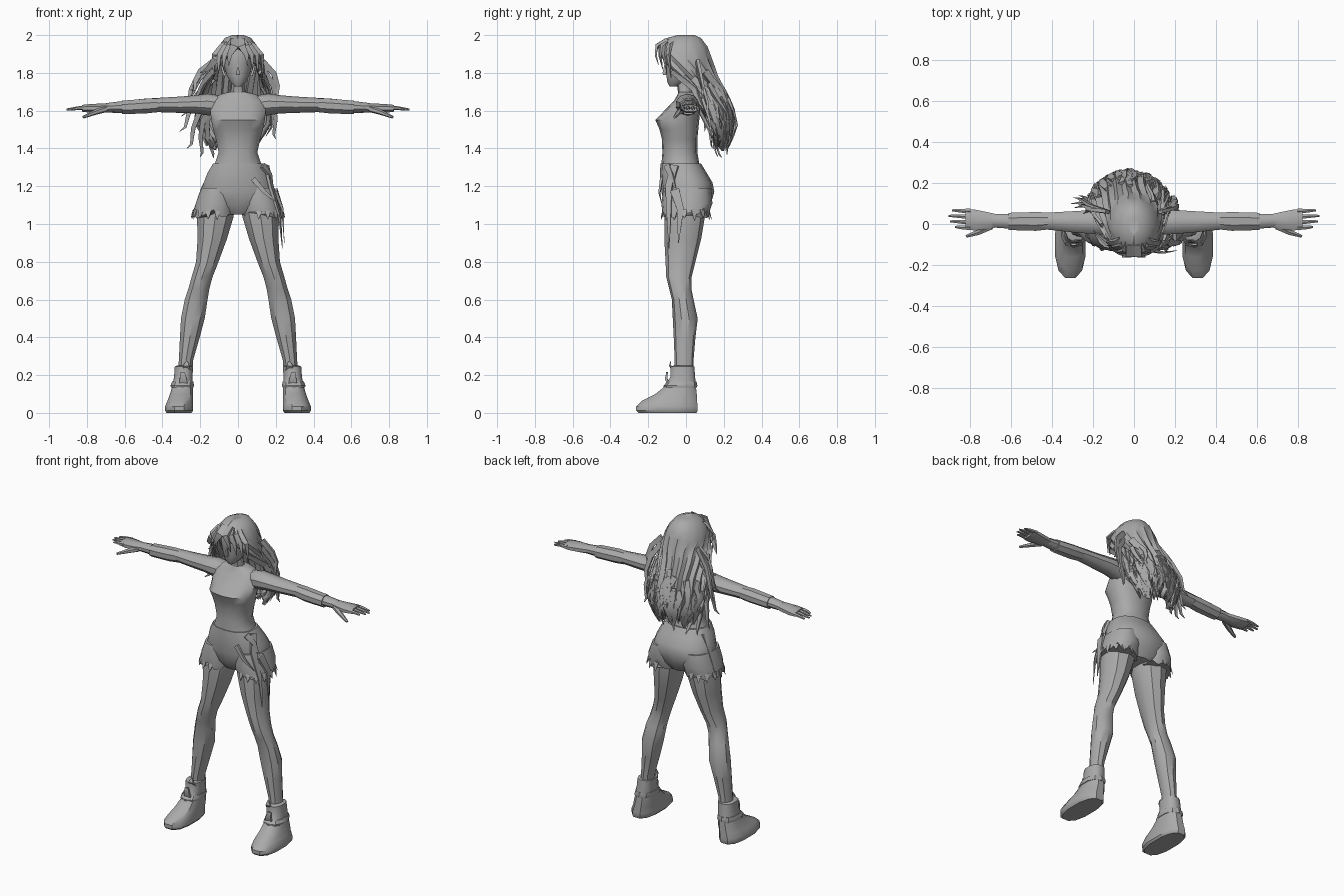
import bpy, bmesh, math, random
from mathutils import Vector as V

random.seed(7)
grey = bpy.data.materials.new("plain grey")
grey.diffuse_color = (0.4, 0.4, 0.4, 1)


def finish(name, bm, angle=35):
    bmesh.ops.recalc_face_normals(bm, faces=bm.faces)
    me = bpy.data.meshes.new(name)
    bm.to_mesh(me)
    bm.free()
    me.materials.append(grey)
    ob = bpy.data.objects.new(name, me)
    bpy.context.collection.objects.link(ob)
    bpy.ops.object.select_all(action='DESELECT')
    ob.select_set(True)
    bpy.context.view_layer.objects.active = ob
    bpy.ops.object.shade_smooth_by_angle(angle=math.radians(angle))
    return ob


def loft_into(bm, rings, n, p=1.0):
    """Skin rings given as (centre, half axis a, half axis b)."""
    def sup(v):
        return math.copysign(abs(v) ** p, v)
    loops = []
    for c, a, b in rings:
        loops.append([bm.verts.new(V(c) + V(a) * sup(math.cos(t)) + V(b) * sup(math.sin(t)))
                      for t in (2 * math.pi * (i + .5) / n for i in range(n))])
    for l0, l1 in zip(loops, loops[1:]):
        for i in range(n):
            j = (i + 1) % n
            bm.faces.new((l0[i], l0[j], l1[j], l1[i]))
    bm.faces.new(loops[0])
    bm.faces.new(loops[-1])


def z_rings(rows, s=1):
    """Rows of x0, x1, y0, y1, z."""
    return [((s * (a + b) / 2, (c + d) / 2, z), ((b - a) / 2, 0, 0), (0, (d - c) / 2, 0))
            for a, b, c, d, z in rows]


def x_rings(rows, s=1):
    """Rows of x, y0, y1, z0, z1."""
    return [((s * x, (a + b) / 2, (c + d) / 2), (0, (b - a) / 2, 0), (0, 0, (d - c) / 2))
            for x, a, b, c, d in rows]


def solid(name, rings, n=12, p=1.0):
    bm = bmesh.new()
    loft_into(bm, rings, n, p)
    return finish(name, bm)


def strand(bm, pts, w, t, facing, n=4, tip=.08):
    """Flat lock or strip along points, tapering to a tip."""
    pts = [V(q) for q in pts]
    rings = []
    for i, q in enumerate(pts):
        d = (pts[min(i + 1, len(pts) - 1)] - pts[max(i - 1, 0)]).normalized()
        side = d.cross(V(facing)).normalized()
        k = max(tip, 1 - (i / (len(pts) - 1)) ** 2)
        rings.append((q, side * w * k, side.cross(d) * t * k))
    loft_into(bm, rings, n)


# torso and neck
solid("torso", z_rings([
    (-.15, .15, -.13, .09, 1.27), (-.125, .125, -.13, .07, 1.32), (-.105, .105, -.125, .06, 1.38),
    (-.12, .12, -.128, .06, 1.45), (-.135, .135, -.14, .065, 1.50), (-.145, .145, -.162, .07, 1.55),
    (-.15, .15, -.115, .075, 1.60), (-.15, .15, -.065, .07, 1.65), (-.10, .10, -.045, .06, 1.685),
    (-.045, .045, -.04, .045, 1.70)]), 14, .85)
solid("neck", z_rings([(-.05, .05, -.04, .045, 1.67), (-.037, .037, -.045, .03, 1.72),
                       (-.037, .037, -.06, .03, 1.79)]), 10)

# head with nose and ears
solid("head", z_rings([
    (-.018, .018, -.088, -.045, 1.728), (-.042, .042, -.1, .0, 1.75), (-.063, .063, -.107, .05, 1.79),
    (-.077, .077, -.113, .09, 1.84), (-.082, .082, -.12, .1, 1.9), (-.068, .068, -.1, .08, 1.95),
    (-.03, .03, -.05, .04, 1.98)]), 12, .9)
bm = bmesh.new()
loft_into(bm, z_rings([(-.015, .015, -.127, -.09, 1.79), (-.011, .011, -.13, -.09, 1.80),
                       (-.005, .005, -.118, -.09, 1.845)]), 4)
for s in (-1, 1):
    strand(bm, [(s * .07, -.02, 1.785), (s * .08, -.02, 1.81), (s * .088, 0, 1.84)], .016, .01, (s, 0, 0), tip=.5)
finish("nose_and_ears", bm)

# shorts: hips, legs with torn hems
solid("shorts_hips", z_rings([
    (-.07, .07, -.08, .10, 1.05), (-.19, .19, -.115, .13, 1.10), (-.20, .20, -.13, .15, 1.17),
    (-.185, .185, -.135, .14, 1.22), (-.165, .165, -.138, .11, 1.27), (-.135, .135, -.135, .08, 1.32)]), 14, .85)
for s, tag in ((-1, "right"), (1, "left")):
    ob = solid("shorts_leg_" + tag, z_rings([
        (.02, .238, -.125, .12, 1.055), (.012, .225, -.13, .14, 1.11), (.03, .195, -.12, .13, 1.19)], s), 18, .9)
    for v in ob.data.vertices:
        if v.co.z < 1.06:
            v.co.z += random.uniform(-.025, .03)

# hanging rags around the shorts
bm = bmesh.new()
for s in (-1, 1):
    for i in range(9):
        t = math.radians(-100 + 24 * i)
        q = V((s * (.13 + .105 * math.cos(t)), .12 * math.sin(t), 1.075))
        out = V((s * math.cos(t), math.sin(t), 0))
        strand(bm, [q, q + out * .008 - V((0, 0, .025)), q + out * .015 - V((0, 0, random.uniform(.04, .06)))],
               .02, .005, out)
strand(bm, [(.15, -.06, 1.31), (.175, -.09, 1.2), (.22, -.09, 1.05), (.235, -.09, .87)], .03, .012, (1, -.4, 0))
strand(bm, [(.20, -.06, 1.18), (.235, -.03, 1.08), (.245, -.04, .9)], .035, .012, (1, 0, 0))
strand(bm, [(.08, -.13, 1.24), (.14, -.14, 1.17), (.21, -.13, 1.11)], .02, .01, (0, -1, 0))
strand(bm, [(.13, -.10, 1.31), (.17, -.08, 1.26), (.19, -.05, 1.17)], .025, .012, (1, -.5, 0))
strand(bm, [(-.14, .02, 1.29), (-.19, .03, 1.19), (-.24, .04, 1.06)], .025, .01, (-1, 0, .3))
finish("hanging_rags", bm)

for s, tag in ((-1, "right"), (1, "left")):
    # leg
    solid("leg_" + tag, z_rings([
        (.24, .32, -.06, .04, .22), (.235, .315, -.06, .04, .28), (.20, .31, -.065, .05, .40),
        (.173, .305, -.07, .062, .50), (.158, .285, -.075, .04, .60), (.148, .265, -.09, .028, .66),
        (.132, .248, -.105, .03, .72), (.10, .225, -.108, .05, .80), (.055, .218, -.115, .08, .92),
        (.018, .222, -.115, .10, 1.04), (.015, .21, -.11, .10, 1.12)], s), 10)
    # boot with cuff, tongue and strap
    solid("boot_" + tag, z_rings([
        (.245, .38, -.255, .06, 0), (.235, .388, -.268, .066, .012), (.235, .388, -.268, .066, .035),
        (.236, .375, -.235, .062, .065), (.236, .362, -.165, .06, .10), (.238, .35, -.115, .055, .14),
        (.24, .34, -.085, .05, .19), (.236, .336, -.085, .046, .245), (.25, .325, -.07, .035, .25)], s), 12, .8)
    solid("boot_strap_" + tag, z_rings([
        (.234, .357, -.118, .058, .135), (.23, .36, -.118, .06, .145), (.234, .352, -.1, .056, .165)], s), 10, .85)
    bm = bmesh.new()
    strand(bm, [(s * .29, -.085, .14), (s * .29, -.105, .18), (s * .295, -.1, .215)], .035, .012, (0, -1, 0), tip=.5)
    strand(bm, [(s * .27, -.06, .22), (s * .275, -.085, .25), (s * .27, -.08, .275)], .03, .01, (0, -1, 0), tip=.2)
    finish("boot_tongue_" + tag, bm)
    # arm, forearm sleeve and hand
    solid("arm_" + tag, x_rings([
        (.09, -.045, .06, 1.57, 1.68), (.16, -.055, .07, 1.575, 1.69), (.22, -.05, .07, 1.585, 1.682),
        (.30, -.043, .065, 1.588, 1.675), (.42, -.03, .058, 1.592, 1.668), (.50, -.03, .055, 1.588, 1.663),
        (.60, -.025, .05, 1.587, 1.652), (.70, -.018, .05, 1.59, 1.64)], s), 10)
    solid("sleeve_" + tag, x_rings([
        (.42, -.03, .06, 1.59, 1.668), (.48, -.037, .062, 1.583, 1.667), (.56, -.035, .06, 1.58, 1.66),
        (.615, -.032, .058, 1.578, 1.656)], s), 8)
    bm = bmesh.new()
    loft_into(bm, x_rings([(.67, -.018, .05, 1.592, 1.64), (.72, -.03, .062, 1.587, 1.64),
                           (.78, -.036, .075, 1.587, 1.637), (.825, -.03, .076, 1.593, 1.632)], s), 8)
    for y, end in ((-.018, .875), (.009, .9), (.036, .907), (.063, .89)):
        strand(bm, [(s * .80, y, 1.615), (s * .85, y + .002, 1.613), (s * end, y + .004, 1.606)],
               .014, .013, (0, 0, 1), 6, .4)
    strand(bm, [(s * .70, -.01, 1.61), (s * .76, -.04, 1.59), (s * .82, -.06, 1.565)], .02, .018, (0, 0, 1), 6, .4)
    finish("hand_" + tag, bm)

# hair shell: rows of z, centre x, radius x, centre y, radius y, half opening angle
ROWS = [(2.0, 0, .03, 0, .045, 180), (1.985, 0, .07, -.01, .09, 180), (1.94, 0, .105, -.015, .13, 180),
        (1.90, 0, .122, -.012, .14, 160), (1.84, 0, .135, 0, .147, 132), (1.78, -.01, .15, .01, .155, 108),
        (1.70, -.02, .18, .03, .175, 82), (1.61, -.025, .205, .045, .195, 75), (1.53, -.025, .205, .06, .195, 70),
        (1.46, -.025, .17, .085, .15, 65), (1.40, -.03, .13, .1, .11, 60)]


def hair_point(z, u, grow=1.0):
    for r0, r1 in zip(ROWS, ROWS[1:]):
        if r1[0] <= z <= r0[0]:
            k = (r0[0] - z) / (r0[0] - r1[0])
            break
    else:
        r0, r1, k = ROWS[-1], ROWS[-1], 0
    _, cx, rx, cy, ry, a = [p + (q - p) * k for p, q in zip(r0, r1)]
    t = math.radians(a) * u
    return V((cx + rx * grow * math.sin(t), cy + ry * grow * math.cos(t), z))


bm = bmesh.new()
COLS = 24
grid = []
for ri, r in enumerate(ROWS):
    line = []
    for c in range(COLS + 1):
        u = 2 * c / COLS - 1
        amp = min(ri, 6) * .011
        q = hair_point(r[0], u, 1 + (amp * (1 if c % 2 else -1) if 0 < c < COLS else 0))
        if ri == len(ROWS) - 1:
            q.z += random.uniform(-.01, .05)
        line.append(bm.verts.new(q))
    grid.append(line)
for l0, l1 in zip(grid, grid[1:]):
    for c in range(COLS):
        bm.faces.new((l0[c], l0[c + 1], l1[c + 1], l1[c]))
bm.faces.new(grid[0])
shell = finish("hair_shell", bm, 40)
mod = shell.modifiers.new("thickness", 'SOLIDIFY')
mod.thickness = .02
mod.offset = -1

# layered locks over the back of the hair
bm = bmesh.new()
for i in range(54):
    u = random.uniform(-1, 1)
    z0 = random.uniform(1.52, 1.82)
    length = random.uniform(.14, .24)
    pts = []
    for k in range(5):
        z = max(z0 - length * k / 4, 1.355 + .07 * abs(u))
        pts.append(hair_point(z, u + .05 * math.sin(k * 1.7 + i), 1 + .025 * k) + V((0, 0, -.002 * k)))
    strand(bm, pts, random.uniform(.016, .028), .011, pts[0] - V((0, .03, pts[0].z)))
# loose side locks, longer on one side
for x, y, z in ((-.31, .1, 1.49), (-.27, .14, 1.40), (-.2, .17, 1.355), (-.3, .13, 1.57), (-.13, .19, 1.35),
                (-.25, .05, 1.71), (-.29, .08, 1.63), (.21, .12, 1.54), (.2, .14, 1.45), (.22, .08, 1.66)):
    s = math.copysign(1, x)
    top = V((s * .13, .06, min(z + .28, 1.86)))
    end = V((x, y, z))
    mid = top.lerp(end, .55) + V((s * .03, .02, -.02))
    strand(bm, [top, top.lerp(mid, .5) + V((s * .02, 0, 0)), mid, mid.lerp(end, .6) + V((-s * .01, 0, -.02)), end],
           .022, .012, (0, -1, .2))
finish("hair_locks", bm)

# fringe swept to both sides of the face
bm = bmesh.new()
for s, w in ((-1, .034), (1, .03)):
    for a in range(4):
        x, y = .03 + .027 * a, -.155 + .022 * a
        strand(bm, [(s * .015, -.1 + .02 * a, 1.975), (s * x * .7, y, 1.94), (s * (x + .015), y - .005, 1.895),
                    (s * (x + .02), y + .01, 1.84 - .022 * a)], w, .012, (s * .3 * a, -1, 0))
strand(bm, [(-.08, -.08, 1.92), (-.12, -.1, 1.87), (-.16, -.07, 1.82), (-.2, -.03, 1.80)], .03, .012, (0, -1, 0))
finish("hair_fringe", bm)
